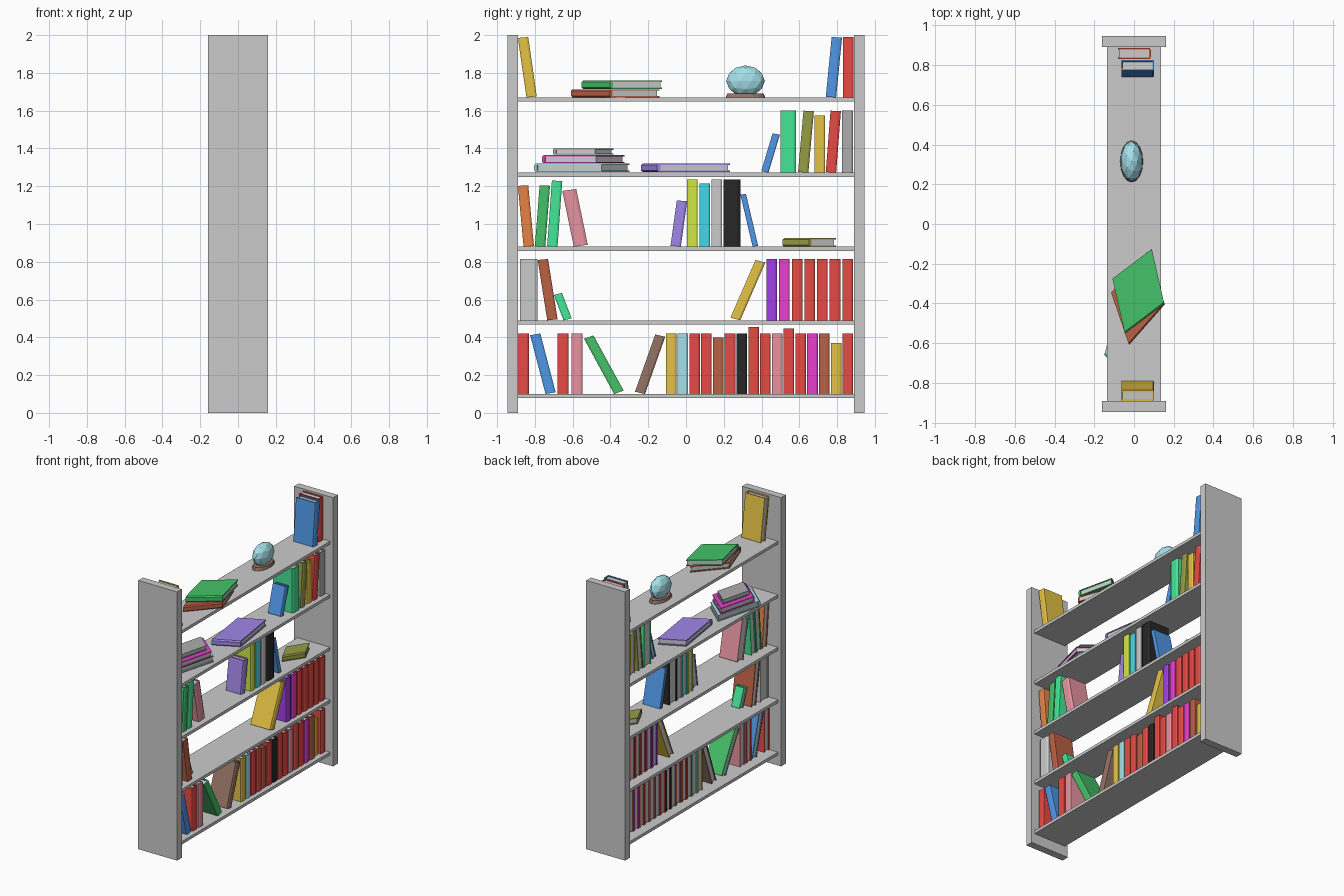
import bpy, bmesh, math
from mathutils import Matrix, Vector

if "Cube" in bpy.data.objects:
    bpy.data.objects.remove(bpy.data.objects["Cube"])

COL = dict(red=(.80, .07, .06), maroon=(.50, .12, .06), blue=(.08, .31, .80), pink=(.80, .30, .36),
           green=(.06, .54, .14), mint=(.06, .80, .31), brown=(.30, .17, .13), orange=(.78, .54, .06),
           cyan=(.37, .75, .82), teal=(.06, .68, .80), black=(.02, .02, .02), magenta=(.80, .05, .60),
           purple=(.36, .05, .80), rust=(.78, .23, .06), indigo=(.35, .24, .80), lime=(.65, .80, .06),
           olive=(.31, .34, .06), darkgrey=(.42, .42, .42), grey=(.72, .72, .72), page=(.75, .75, .75))
mats = {}
SQUASH = Matrix.Diagonal((.55, 1, .8, 1))   # contents are narrowed in depth and height
SHELF = [.10, .49, .88, 1.272, 1.67]        # shelf top heights


def mat(c):
    if c not in mats:
        mats[c] = bpy.data.materials.new(c)
        mats[c].diffuse_color = (*COL[c], 1)
    return mats[c]


def finish(name, bm, *cols):
    bmesh.ops.recalc_face_normals(bm, faces=bm.faces)
    me = bpy.data.meshes.new(name)
    bm.to_mesh(me)
    bm.free()
    for c in cols:
        me.materials.append(mat(c))
    ob = bpy.data.objects.new(name, me)
    bpy.context.collection.objects.link(ob)


def box(name, x, y0, y1, z0, z1):
    bm = bmesh.new()
    bmesh.ops.create_cube(bm, size=1, matrix=Matrix.Translation((0, (y0 + y1) / 2, (z0 + z1) / 2))
                          @ Matrix.Diagonal((2 * x, y1 - y0, z1 - z0, 1)))
    finish(name, bm)


def book(name, col, d, t, h, m):
    """U-shaped cover with the spine on local +x, and a page block inside."""
    bm = bmesh.new()
    c, b, D, T = .009, .18 * t, d / 2, t / 2
    prof = [(-D, -T), (D - b, -T), (D, b - T), (D, T - b), (D - b, T), (-D, T),
            (-D, T - c), (D - 2 * c, T - c), (D - 2 * c, c - T), (-D, c - T)]
    f = bm.faces.new([bm.verts.new((x, y, -h / 2)) for x, y in prof])
    new = bmesh.ops.extrude_face_region(bm, geom=[f])['geom']
    bmesh.ops.translate(bm, vec=(0, 0, h), verts=[v for v in new if isinstance(v, bmesh.types.BMVert)])
    cover = set(bm.faces)
    bmesh.ops.create_cube(bm, size=1, matrix=Matrix.Translation((-.004, 0, 0))
                          @ Matrix.Diagonal((d - 2 * c - .006, t - 2 * c, h - .016, 1)))
    for f in bm.faces:
        f.material_index = 0 if f in cover else 1
    bmesh.ops.transform(bm, matrix=SQUASH @ m, verts=bm.verts)
    finish(name, bm, col, 'page')


def standing(col, shelf, y0, y1, top, lean=0, t=.055, x=.02):
    """Book filling y0..y1 up to top; lean is the side its top tips toward."""
    z0, z1 = SHELF[shelf] / .8, top / .8
    E, Z, a = y1 - y0, z1 - z0, 0
    if lean:
        for _ in range(30):
            a = math.atan2(E - t * math.cos(a), Z - t * math.sin(a))
        h = (Z - t * math.sin(a)) / math.cos(a)
    else:
        t, h = E, Z
    book('book_' + col, col, min(.30, .75 * h), t, h,
         Matrix.Translation((x / .55, (y0 + y1) / 2, (z0 + z1) / 2)) @ Matrix.Rotation(-lean * a, 4, 'X'))


def flat(col, x, y, z0, z1, h, d, ang):
    """Book lying down with its spine facing ang degrees."""
    book('flat_book_' + col, col, d, (z1 - z0) / .8, h,
         Matrix.Translation((x / .55, y, (z0 + z1) / 1.6))
         @ Matrix.Rotation(math.radians(ang), 4, 'Z') @ Matrix.Rotation(math.pi / 2, 4, 'X'))


# bookcase
box('side_panel_left', .16, -.945, -.89, 0, 2)
box('side_panel_right', .16, .89, .945, 0, 2)
for z in SHELF:
    box('shelf', .135, -.89, .89, z - .022, z)

# bottom shelf
for b in [('red', -.89, -.832, .42), ('blue', -.825, -.69, .42, -1), ('red', -.68, -.623, .42),
          ('pink', -.605, -.548, .42), ('green', -.54, -.33, .41, -1), ('brown', -.27, -.11, .415, 1)]:
    standing(b[0], 0, *b[1:])
row = 'orange cyan red red maroon red black red red pink red red magenta maroon orange red'.split()
tops = {4: .40, 7: .456, 10: .448, 14: .37}
for i, c in enumerate(row):
    y = -.107 + i * .0624
    standing(c, 0, y, y + .056, tops.get(i, .42))

# second shelf
for b in [('grey', -.88, -.785, .815), ('maroon', -.785, -.68, .815, -1),
          ('mint', -.70, -.605, .635, -1, .045), ('orange', .235, .42, .81, 1)]:
    standing(b[0], 1, *b[1:])
for i, c in enumerate(['purple', 'magenta'] + ['red'] * 5):
    y = .426 + i * .067
    standing(c, 1, y, y + .056, .815)

# third shelf
for b in [('rust', -.89, -.805, 1.205, -1), ('green', -.80, -.72, 1.205, 1), ('mint', -.735, -.655, 1.23, 1),
          ('pink', -.655, -.52, 1.185, -1, .075), ('indigo', -.082, .006, 1.125, 1), ('lime', .006, .062, 1.235),
          ('teal', .072, .128, 1.215), ('grey', .135, .19, 1.235), ('black', .198, .288, 1.235),
          ('blue', .288, .382, 1.16, -1, .03)]:
    standing(b[0], 2, *b[1:])
flat('olive', .02, .652, .88, .925, .22, .185, -50)

# fourth shelf
for b in [('blue', .398, .497, 1.48, 1, .04), ('mint', .50, .583, 1.60), ('olive', .593, .677, 1.60, 1),
          ('orange', .68, .737, 1.575), ('red', .74, .82, 1.60, 1), ('darkgrey', .827, .884, 1.60)]:
    standing(b[0], 3, *b[1:])
flat('cyan', -.02, -.552, 1.275, 1.32, .33, .40, -116)
flat('magenta', -.01, -.544, 1.322, 1.365, .348, .32, -115)
flat('darkgrey', -.01, -.544, 1.367, 1.40, .227, .25, -115)
flat('indigo', .01, -.003, 1.275, 1.32, .33, .40, -75)

# top shelf
standing('orange', 4, -.89, -.79, 1.99, -1)
standing('blue', 4, .74, .826, 1.99, 1)
standing('red', 4, .83, .886, 1.99, x=.002)
flat('maroon', .02, -.375, 1.67, 1.713, .386, .31, -58)
flat('green', .022, -.339, 1.715, 1.76, .39, .30, -67.5)

# faceted ornament on a round base
bm = bmesh.new()
bmesh.ops.create_icosphere(bm, subdivisions=2, radius=.103,
                           matrix=SQUASH @ Matrix.Translation((-.012 / .55, .315, 1.757 / .8)))
finish('ornament', bm, 'cyan')
bm = bmesh.new()
bmesh.ops.create_cone(bm, cap_ends=True, segments=16, radius1=.105, radius2=.095, depth=.028,
                      matrix=SQUASH @ Matrix.Translation((-.012 / .55, .315, 1.681 / .8)))
finish('ornament_base', bm, 'brown')

for m in bpy.data.materials:
    if m.users and not m.is_grease_pencil:
        m.use_nodes = True
        m.node_tree.nodes["Principled BSDF"].inputs["Base Color"].default_value = m.diffuse_color
